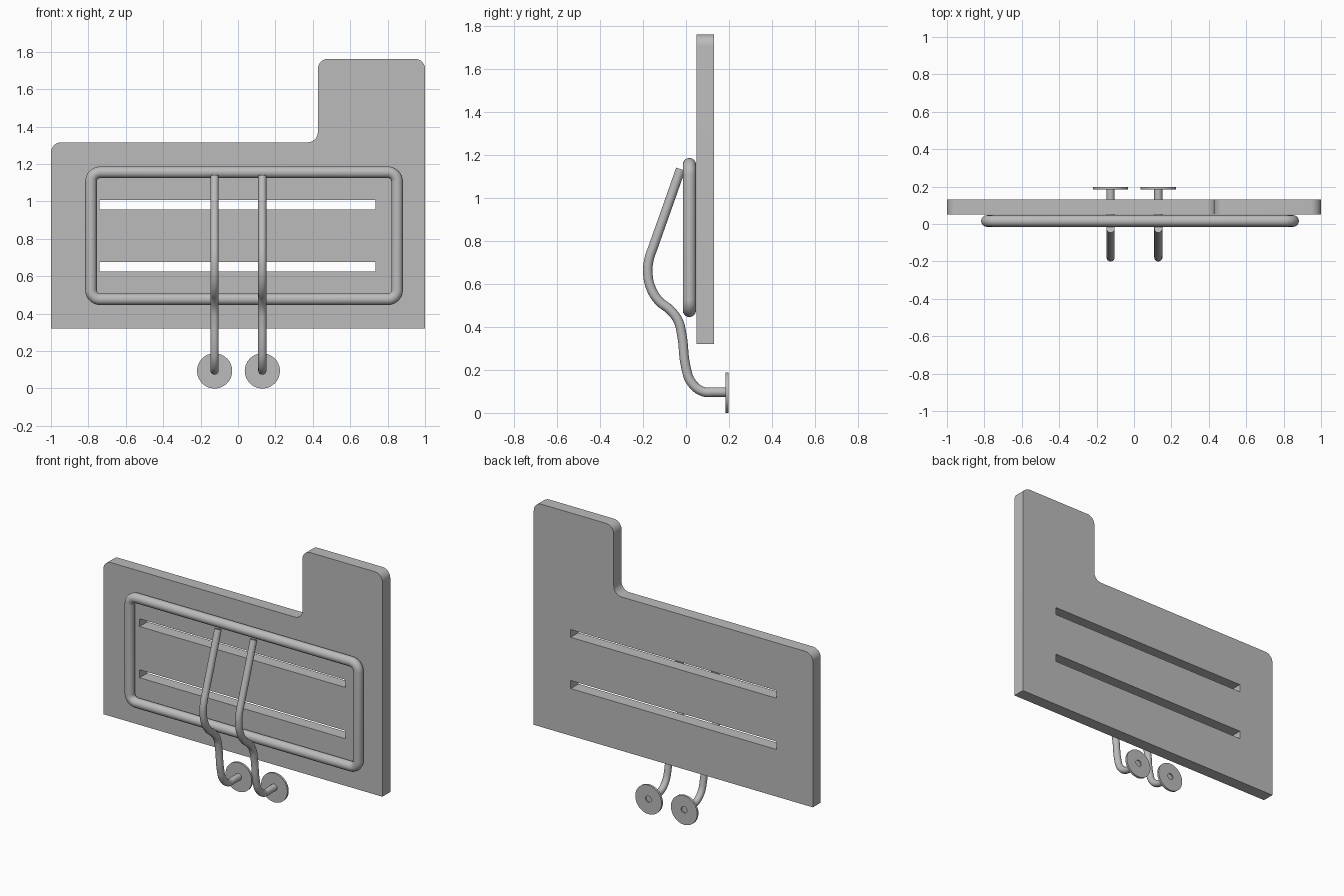
import bpy, math
from mathutils import Vector

if "Cube" in bpy.data.objects:
    bpy.data.objects.remove(bpy.data.objects["Cube"])

grey = bpy.data.materials.new("satin grey")
grey.diffuse_color = (0.5, 0.5, 0.5, 1)
grey.use_nodes = True
grey.node_tree.nodes["Principled BSDF"].inputs["Base Color"].default_value = grey.diffuse_color


def rounded(points, steps=8):
    """Closed outline from (x, z, corner radius) entries, rounding each right-angle corner."""
    out = []
    n = len(points)
    for i, (x, z, r) in enumerate(points):
        p = Vector((x, z))
        if r == 0:
            out.append(p)
            continue
        a = (Vector(points[i - 1][:2]) - p).normalized() * r
        b = (Vector(points[(i + 1) % n][:2]) - p).normalized() * r
        for k in range(steps + 1):
            t = k / steps * math.pi / 2
            out.append(p + a * (1 - math.sin(t)) + b * (1 - math.cos(t)))
    return out


def circle(cx, cz, r, n=48):
    return [Vector((cx + r * math.cos(2 * math.pi * i / n),
                    cz + r * math.sin(2 * math.pi * i / n))) for i in range(n)]


def finish(name, curve, angle=30):
    """Turn the curve into a mesh object with the grey material."""
    ob = bpy.data.objects.new(name, curve)
    bpy.context.collection.objects.link(ob)
    bpy.ops.object.select_all(action='DESELECT')
    ob.select_set(True)
    bpy.context.view_layer.objects.active = ob
    bpy.ops.object.convert(target='MESH')
    ob = bpy.context.object
    ob.name = name
    ob.data.materials.clear()
    ob.data.materials.append(grey)
    bpy.ops.object.shade_smooth_by_angle(angle=math.radians(angle))
    return ob


def plate(name, outlines, y0, y1):
    """Flat plate in the xz plane; outlines after the first are holes."""
    cu = bpy.data.curves.new(name, 'CURVE')
    cu.dimensions = '2D'
    cu.fill_mode = 'BOTH'
    cu.extrude = (y1 - y0) / 2
    for pts in outlines:
        sp = cu.splines.new('POLY')
        sp.points.add(len(pts) - 1)
        for q, p in zip(sp.points, pts):
            q.co = (p.x, p.y, 0, 1)
        sp.use_cyclic_u = True
    ob = finish(name, cu)
    ob.rotation_euler.x = math.pi / 2
    ob.location.y = (y0 + y1) / 2
    return ob


def tube(name, pts, radius, closed=False, smooth=False):
    """Round bar along a 3D path."""
    cu = bpy.data.curves.new(name, 'CURVE')
    cu.dimensions = '3D'
    cu.bevel_depth = radius
    cu.bevel_resolution = 6
    cu.use_fill_caps = not closed
    cu.resolution_u = 6
    if smooth:
        sp = cu.splines.new('BEZIER')
        sp.bezier_points.add(len(pts) - 1)
        for q, p in zip(sp.bezier_points, pts):
            q.co = p
            q.handle_left_type = q.handle_right_type = 'AUTO'
    else:
        sp = cu.splines.new('POLY')
        sp.points.add(len(pts) - 1)
        for q, p in zip(sp.points, pts):
            q.co = (*p, 1)
    sp.use_cyclic_u = closed
    return finish(name, cu, 50)


def slot(z0, z1):
    return rounded([(-0.74, z0, 0), (0.735, z0, 0), (0.735, z1, 0), (-0.74, z1, 0)])


# Stepped back panel with two long slots
plate("back_panel", [
    rounded([(-1, 0.32, 0), (1, 0.32, 0), (1, 1.763, 0.055), (0.427, 1.763, 0.055),
             (0.427, 1.316, 0.055), (-1, 1.316, 0.055)]),
    slot(0.625, 0.677), slot(0.957, 1.007)], 0.05, 0.13)

# Round-bar frame on the front of the panel
loop = rounded([(-0.786, 0.477, 0.05), (0.851, 0.477, 0.05),
                (0.851, 1.156, 0.05), (-0.786, 1.156, 0.05)])
tube("front_frame", [(p.x, 0.016, p.y) for p in loop], 0.031, closed=True)

# Two bent arms, each ending in a wall flange with a centre hole
arm = [(-0.025, 1.135), (-0.09, 0.95), (-0.15, 0.78), (-0.172, 0.715), (-0.178, 0.655),
       (-0.163, 0.58), (-0.125, 0.52), (-0.075, 0.48), (-0.037, 0.43), (-0.019, 0.36),
       (-0.001, 0.215), (0.025, 0.142), (0.08, 0.099), (0.13, 0.097), (0.192, 0.097)]
for side, x in (("left", -0.125), ("right", 0.13)):
    tube(side + "_arm", [(x, y, z) for y, z in arm], 0.022, smooth=True)
    plate(side + "_flange", [circle(x, 0.094, 0.094), circle(x, 0.097, 0.021, 20)], 0.185, 0.199)
